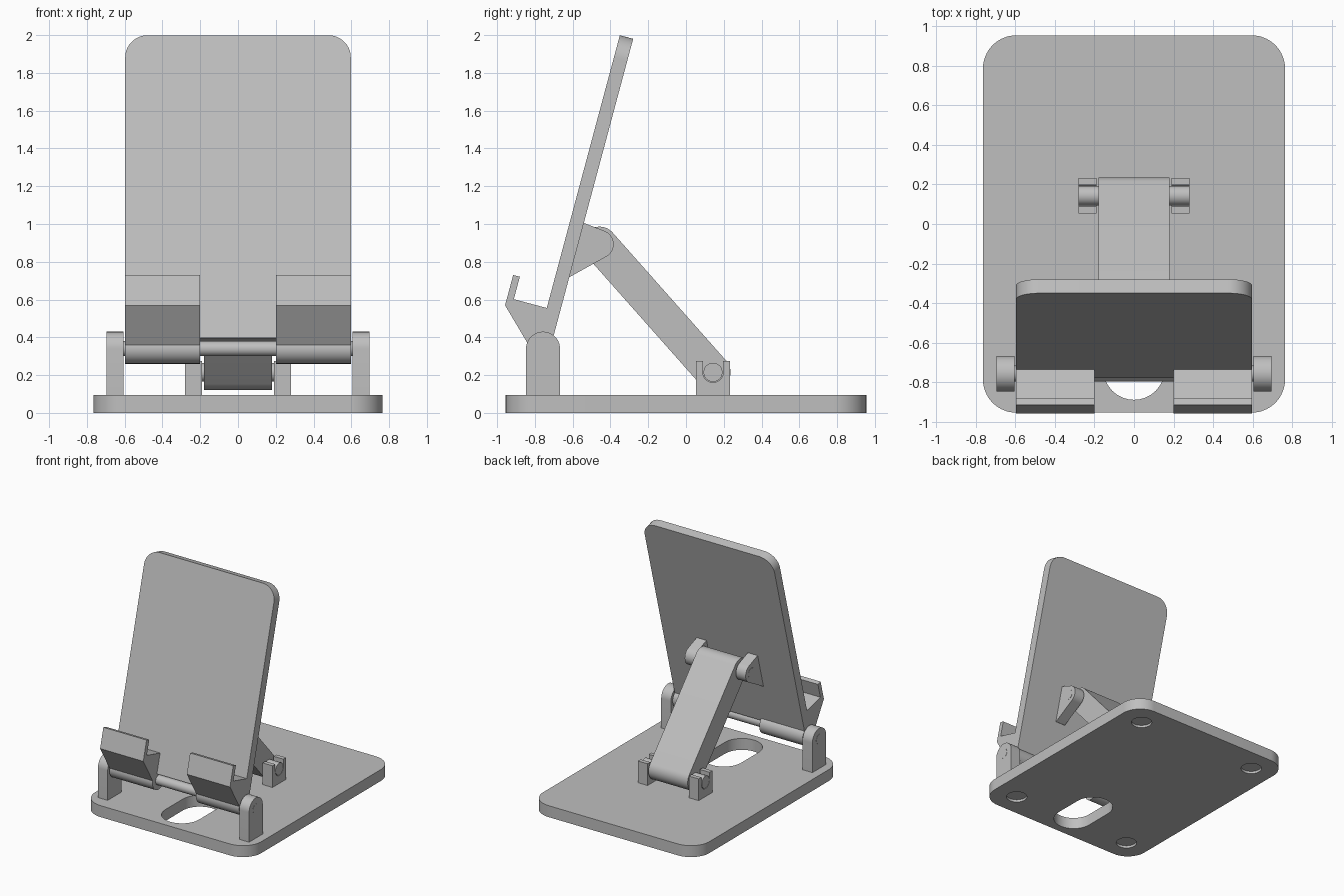
import bpy, bmesh
from math import sin, cos, pi, radians
from mathutils import Matrix, Vector

if "Cube" in bpy.data.objects:
    bpy.data.objects.remove(bpy.data.objects["Cube"])

grey = bpy.data.materials.new("light grey plastic")
grey.use_nodes = True
grey.diffuse_color = (0.52, 0.52, 0.52, 1)
grey.node_tree.nodes["Principled BSDF"].inputs["Base Color"].default_value = grey.diffuse_color

parts = []
TILT = radians(15)
HINGE = Vector((0, -0.757, 0.34))
UP = Vector((0, sin(TILT), cos(TILT)))
FORWARD = Vector((0, -cos(TILT), sin(TILT)))
X, Y, Z = Vector((1, 0, 0)), Vector((0, 1, 0)), Vector((0, 0, 1))


def frame(a, b, depth, origin=Vector((0, 0, 0))):
    """Axes for the two profile directions and the extrusion direction."""
    return Matrix((a, b, depth)).transposed().to_4x4(), origin


FLAT = frame(X, Y, Z)
SIDE = frame(Y, Z, X)
TILT_SIDE = frame(FORWARD, UP, X, HINGE)
TILT_FACE = frame(X, UP, FORWARD, HINGE)


def arc(ca, cb, r, start, end, n=16):
    angles = [radians(start + (end - start) * i / n) for i in range(n + 1)]
    return [(ca + r * cos(t), cb + r * sin(t)) for t in angles]


def prism(name, profile, d0, d1, axes):
    """Extrude a closed profile from d0 to d1."""
    matrix, origin = axes
    bm = bmesh.new()
    low, high = [[bm.verts.new(matrix @ Vector((a, b, d)) + origin) for a, b in profile]
                 for d in (d0, d1)]
    bm.faces.new(low)
    bm.faces.new(high)
    n = len(profile)
    for i in range(n):
        j = (i + 1) % n
        bm.faces.new((low[i], low[j], high[j], high[i]))
    bmesh.ops.recalc_face_normals(bm, faces=bm.faces)
    mesh = bpy.data.meshes.new(name)
    bm.to_mesh(mesh)
    bm.free()
    mesh.materials.append(grey)
    ob = bpy.data.objects.new(name, mesh)
    bpy.context.collection.objects.link(ob)
    parts.append(ob)
    return ob


def pair(name, profile, d0, d1, axes):
    """The same part on both sides of the model."""
    prism("left_" + name, profile, d0, d1, axes)
    prism("right_" + name, profile, -d1, -d0, axes)


def disc(a, b, r):
    return arc(a, b, r, 0, 350, 35)


def cut(ob, profile, d0, d1):
    cutter = prism("cutter", profile, d0, d1, FLAT)
    parts.remove(cutter)
    cutter.hide_render = True
    mod = ob.modifiers.new("cut", "BOOLEAN")
    mod.operation, mod.object, mod.solver = "DIFFERENCE", cutter, "EXACT"
    bpy.context.view_layer.objects.active = ob
    bpy.ops.object.modifier_apply(modifier=mod.name)
    bpy.data.objects.remove(cutter)


# Base plate with a cable slot and four shallow foot recesses
W, D, R, T = 0.765, 0.955, 0.17, 0.095
base_outline = (arc(W - R, D - R, R, 0, 90) + arc(R - W, D - R, R, 90, 180)
                + arc(R - W, R - D, R, 180, 270) + arc(W - R, R - D, R, 270, 360))
base = prism("base", base_outline, 0, T, FLAT)
cut(base, arc(0, -0.5, 0.155, 0, 180) + arc(0, -0.735, 0.155, 180, 360), -0.1, 0.2)
for sx in (-1, 1):
    for sy in (-1, 1):
        cut(base, disc(sx * 0.56, sy * 0.76, 0.08), -0.1, 0.02)

# Front hinge posts and the pin through them
hy, hz = HINGE.y, HINGE.z
post = [(hy - 0.09, T)] + arc(hy, hz, 0.09, 180, 0, 24) + [(hy + 0.09, T)]
pair("hinge_post", post, 0.605, 0.695, SIDE)
prism("hinge_pin", disc(hy, hz, 0.04), -0.697, 0.697, SIDE)

# Tilted back rest
BW, TOP, BR, HALF = 0.597, 1.708, 0.12, 0.0365
rest = ([(-BW, 0.05), (BW, 0.05)] + arc(BW - BR, TOP - BR, BR, 0, 90)
        + arc(BR - BW, TOP - BR, BR, 90, 180))
prism("back_rest", rest, -HALF, HALF, TILT_FACE)

# Lipped cradles with hinge barrels
cradle = (arc(0, 0, 0.08, 0, -243, 36)
          + [(-HALF, 0.213), (0.217, 0.213), (0.217, 0.336), (0.2535, 0.336), (0.2535, 0.17)])
pair("cradle", cradle, 0.2, BW, TILT_SIDE)

# Ears on the back of the rest
ey, ez = -0.458, 0.893
ear = [(-0.55, 1.003), (-0.54, 1.005)] + arc(ey, ez, 0.075, 70, -61, 20) + [(-0.615, 0.72), (-0.625, 0.722)]
pair("rest_ear", ear, 0.19, 0.28, SIDE)
prism("upper_pin", disc(ey, ez, 0.04), -0.282, 0.282, SIDE)

# Support link with rounded ends
ly, lz = 0.143, 0.215
link = arc(ey, ez, 0.093, 41.5, 221.5, 24) + arc(ly, lz, 0.093, 221.5, 401.5, 24)
prism("support_link", link, -0.18, 0.18, SIDE)
prism("lower_pin", disc(ly, lz, 0.05), -0.28, 0.28, SIDE)

# Open-topped brackets that hold the lower pin
top = 0.275
bracket = ([(ly - 0.09, T), (ly - 0.09, top), (ly - 0.054, top)]
           + arc(ly, lz, 0.054, 180, 360, 20)
           + [(ly + 0.054, top), (ly + 0.09, top), (ly + 0.09, T)])
pair("link_bracket", bracket, 0.19, 0.28, SIDE)

# Smooth the round surfaces and keep the edges crisp
bpy.ops.object.select_all(action="DESELECT")
for ob in parts:
    ob.select_set(True)
bpy.context.view_layer.objects.active = base
bpy.ops.object.shade_smooth_by_angle(angle=radians(30))
